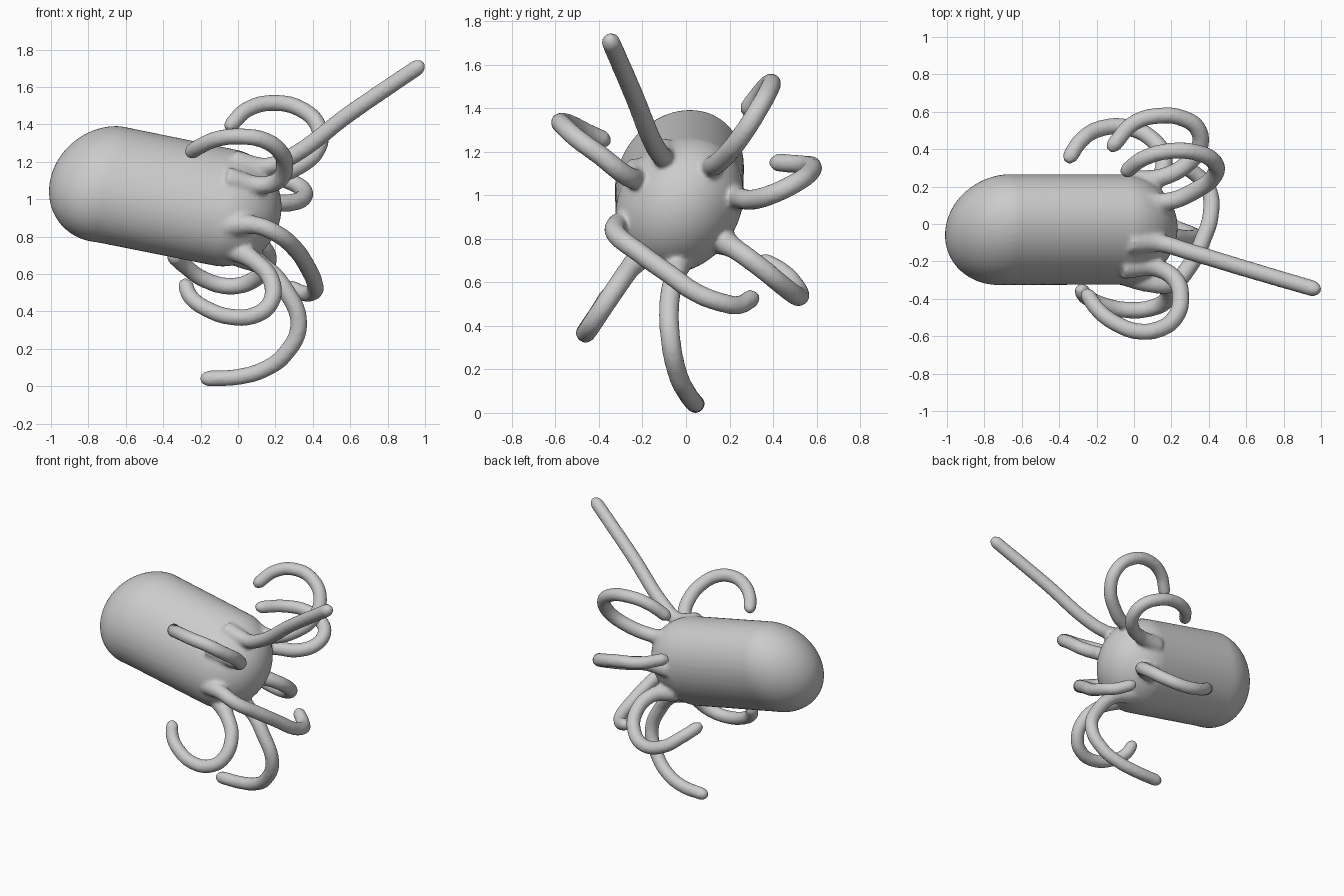
import bpy, bmesh, math
from mathutils import Matrix, Vector

if "Cube" in bpy.data.objects:
    bpy.data.objects.remove(bpy.data.objects["Cube"])

parts = []

# Body: capsule made from a stretched sphere, tilted down towards +x, slightly skewed section
a, b = Vector((-0.69, -0.03, 1.08)), Vector((-0.08, -0.03, 0.957))
half = (b - a).length / 2
bm = bmesh.new()
bmesh.ops.create_uvsphere(bm, u_segments=48, v_segments=32, radius=1.0,
                          matrix=Matrix.Rotation(math.pi / 2, 4, 'Y'))
for v in bm.verts:
    side = 1 if v.co.x > 1e-4 else -1
    droop = 0.04 * max(0, -v.co.x)
    v.co = Vector((v.co.x * 0.313 + side * half,
                   v.co.y * 0.292 + v.co.z * 0.05 - droop * 0.5,
                   v.co.z * 0.317 - droop))
tilt = math.atan2(a.z - b.z, b.x - a.x)
bm.transform(Matrix.Translation((a + b) / 2) @ Matrix.Rotation(tilt, 4, 'Y'))
mesh = bpy.data.meshes.new("body")
bm.to_mesh(mesh)
bm.free()
body = bpy.data.objects.new("body", mesh)
bpy.context.collection.objects.link(body)
parts.append(body)


def arm(name, pts):
    """Round tapering tube through the points, flared where it leaves the body."""
    pts = [Vector(p) for p in pts]
    # root sits just under the body surface, so it shows as a soft ridge
    radial = Vector((0, pts[0].y + 0.03, pts[0].z - 0.955)).normalized() * 0.25
    pts[0] = Vector((pts[0].x - 0.04, radial.y - 0.03, radial.z + 0.955))
    step = (pts[-1] - pts[-2]).normalized()
    pts[-1:] = [pts[-1] - step * 0.015, pts[-1] + step * 0.022]
    cu = bpy.data.curves.new(name, 'CURVE')
    cu.dimensions = '3D'
    cu.bevel_depth = 0.045
    cu.bevel_resolution = 4
    cu.resolution_u = 8
    cu.use_fill_caps = True
    sp = cu.splines.new('BEZIER')
    n = len(pts)
    sp.bezier_points.add(n - 1)
    for i, (p, co) in enumerate(zip(sp.bezier_points, pts)):
        p.co = co
        p.handle_left_type = p.handle_right_type = 'AUTO'
        p.radius = 1.5 if i == 0 else 0.5 if i == n - 1 else 1.1 - 0.18 * i / n
    ob = bpy.data.objects.new(name + "_path", cu)
    bpy.context.collection.objects.link(ob)
    dg = bpy.context.evaluated_depsgraph_get()
    me = bpy.data.meshes.new_from_object(ob.evaluated_get(dg))
    bpy.data.objects.remove(ob)
    t = bmesh.new()
    t.from_mesh(me)
    bmesh.ops.remove_doubles(t, verts=t.verts, dist=1e-5)
    bmesh.ops.recalc_face_normals(t, faces=t.faces)
    t.to_mesh(me)
    t.free()
    tube = bpy.data.objects.new(name, me)
    bpy.context.collection.objects.link(tube)
    parts.append(tube)


# Straight arm reaching up and out
arm("straight_arm", [(0.02, -0.08, 1.14), (0.15, -0.105, 1.175), (0.27, -0.14, 1.22),
                     (0.60, -0.24, 1.46), (0.975, -0.35, 1.715)])
# Curled arms on the back side
arm("upper_back_arm", [(0.03, 0.09, 1.11), (0.18, 0.12, 1.13), (0.33, 0.18, 1.18),
                       (0.43, 0.26, 1.28), (0.43, 0.33, 1.39), (0.34, 0.38, 1.48),
                       (0.19, 0.39, 1.515), (0.05, 0.35, 1.48), (-0.045, 0.28, 1.39)])
arm("middle_back_arm", [(0.02, 0.18, 0.98), (0.15, 0.25, 0.985), (0.27, 0.31, 0.98),
                        (0.35, 0.41, 1.01), (0.34, 0.51, 1.06), (0.26, 0.565, 1.10),
                        (0.15, 0.58, 1.13), (0.0, 0.54, 1.14), (-0.12, 0.41, 1.15)])
arm("lower_back_arm", [(0.02, 0.13, 0.82), (0.12, 0.23, 0.75), (0.16, 0.34, 0.67),
                       (0.10, 0.45, 0.58), (-0.03, 0.515, 0.535), (-0.18, 0.51, 0.57),
                       (-0.28, 0.45, 0.64), (-0.35, 0.35, 0.70)])
# Hanging arm that touches the ground
arm("bottom_arm", [(0.04, -0.03, 0.72), (0.15, -0.05, 0.63), (0.25, -0.075, 0.52),
                   (0.325, -0.07, 0.33), (0.25, -0.035, 0.17), (0.14, 0.005, 0.09),
                   (0.0, 0.035, 0.05), (-0.18, 0.045, 0.04)])
# Curled arms on the front side
arm("lower_front_arm", [(-0.02, -0.19, 0.73), (0.10, -0.26, 0.66), (0.18, -0.33, 0.56),
                        (0.17, -0.41, 0.44), (0.09, -0.45, 0.38), (-0.03, -0.46, 0.37),
                        (-0.16, -0.435, 0.41), (-0.255, -0.39, 0.48), (-0.285, -0.35, 0.55)])
arm("upper_front_arm", [(-0.02, -0.18, 1.07), (0.12, -0.235, 1.075), (0.215, -0.29, 1.10),
                        (0.25, -0.39, 1.18), (0.22, -0.50, 1.26), (0.14, -0.56, 1.315),
                        (0.03, -0.575, 1.335), (-0.10, -0.53, 1.325), (-0.20, -0.45, 1.285),
                        (-0.255, -0.37, 1.25)])
arm("cross_arm", [(-0.02, -0.25, 0.865), (0.10, -0.32, 0.86), (0.20, -0.32, 0.82),
                  (0.30, -0.22, 0.74), (0.37, -0.08, 0.64), (0.41, 0.05, 0.55),
                  (0.405, 0.17, 0.505), (0.36, 0.24, 0.495), (0.27, 0.31, 0.53)])

# Fuse body and arms into one softly blended surface
bpy.ops.object.select_all(action='DESELECT')
for ob in parts:
    ob.select_set(True)
bpy.context.view_layer.objects.active = body
bpy.ops.object.join()
body.name = "body_with_arms"
rm = body.modifiers.new("fuse", 'REMESH')
rm.mode = 'VOXEL'
rm.voxel_size = 0.012
rm.use_smooth_shade = True
sm = body.modifiers.new("soften", 'SMOOTH')
sm.factor = 0.5
sm.iterations = 7
